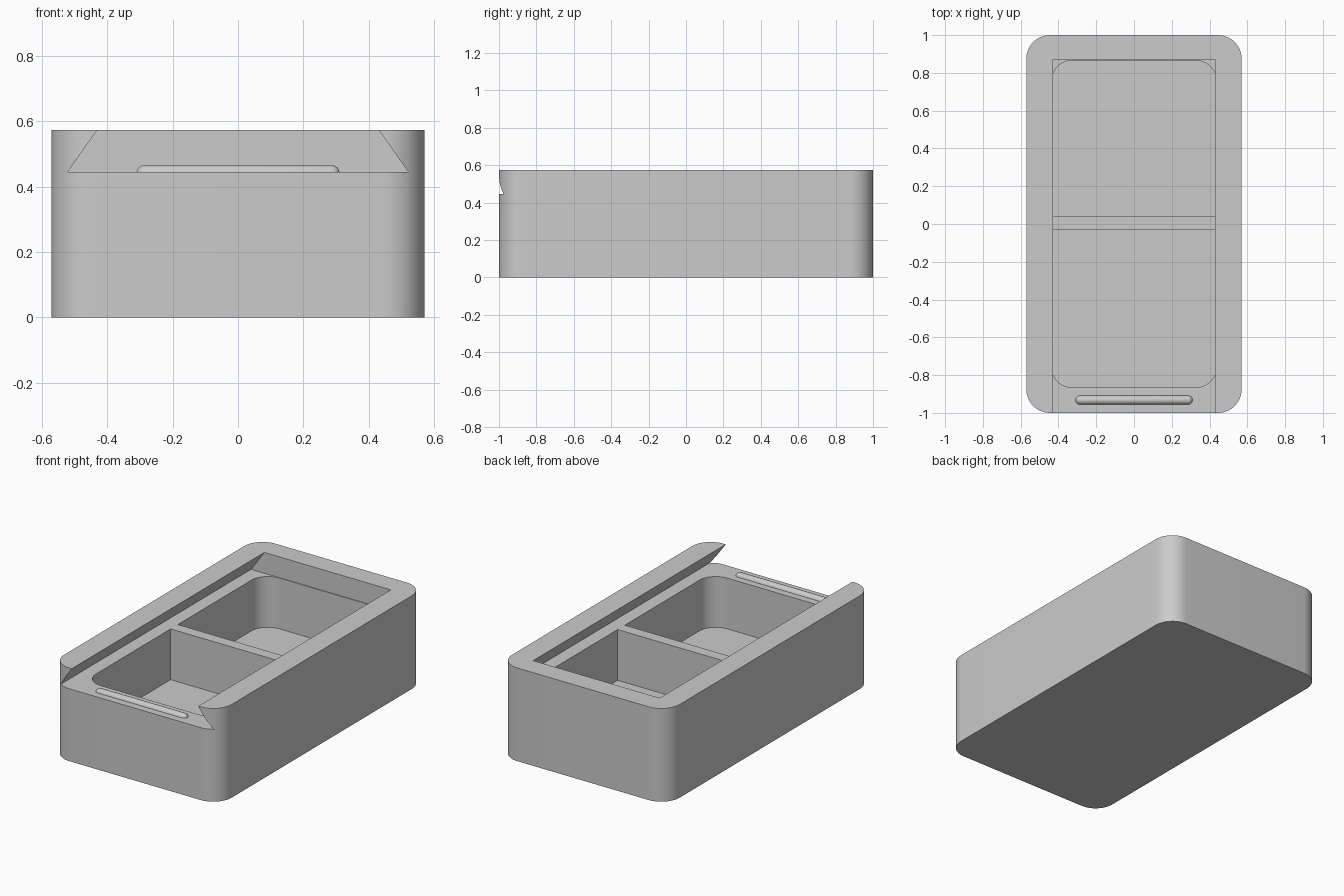
import bpy, bmesh
from math import cos, sin, pi
from mathutils import Matrix

cube = bpy.data.objects.get("Cube")
if cube:
    bpy.data.objects.remove(cube, do_unlink=True)

HALF_X, HALF_Y, HEIGHT = 0.57, 1.0, 0.573
LEDGE, FLOOR = 0.445, 0.133
POCKET_X, POCKET_R = 0.437, 0.11

grey = bpy.data.materials.new("plain grey")
grey.use_nodes = True
colour = (0.6, 0.6, 0.6, 1)
grey.diffuse_color = colour
grey.node_tree.nodes["Principled BSDF"].inputs["Base Color"].default_value = colour


def make_object(name, bm):
    bmesh.ops.recalc_face_normals(bm, faces=bm.faces)
    mesh = bpy.data.meshes.new(name)
    bm.to_mesh(mesh)
    bm.free()
    mesh.materials.append(grey)
    obj = bpy.data.objects.new(name, mesh)
    bpy.context.collection.objects.link(obj)
    return obj


def rounded_outline(x, y0, y1, r_front, r_back, steps=12):
    """Rectangle outline with its own corner radius at the front and back."""
    corners = [(x, y1, r_back, 1, 1), (-x, y1, r_back, -1, 1),
               (-x, y0, r_front, -1, -1), (x, y0, r_front, 1, -1)]
    points = []
    for i, (cx, cy, r, sx, sy) in enumerate(corners):
        if r == 0:
            points.append((cx, cy))
            continue
        for k in range(steps + 1):
            a = (i + k / steps) * pi / 2
            points.append((cx - sx * r + r * cos(a), cy - sy * r + r * sin(a)))
    return points


def extrude(name, points, direction):
    """Solid made by pushing a closed 3D outline along a direction."""
    bm = bmesh.new()
    face = bm.faces.new([bm.verts.new(p) for p in points])
    out = bmesh.ops.extrude_face_region(bm, geom=[face])
    moved = [v for v in out["geom"] if isinstance(v, bmesh.types.BMVert)]
    bmesh.ops.translate(bm, verts=moved, vec=direction)
    return make_object(name, bm)


def select_only(obj):
    bpy.ops.object.select_all(action="DESELECT")
    obj.select_set(True)
    bpy.context.view_layer.objects.active = obj


def cut(target, cutter):
    cutter.hide_render = True
    mod = target.modifiers.new("cut", "BOOLEAN")
    mod.operation, mod.solver, mod.object = "DIFFERENCE", "EXACT", cutter
    select_only(target)
    bpy.ops.object.modifier_apply(modifier=mod.name)
    bpy.data.objects.remove(cutter, do_unlink=True)


# Rounded box body
outline = rounded_outline(HALF_X, -HALF_Y, HALF_Y, 0.125, 0.125)
body = extrude("box_body", [(x, y, 0) for x, y in outline], (0, 0, HEIGHT))

# Dovetail slot for a sliding lid, open at the front
slope = (0.52 - 0.43) / (HEIGHT - LEDGE)
top = HEIGHT + 0.05
top_x = 0.43 - slope * 0.05
slot = [(-0.52, LEDGE), (0.52, LEDGE), (top_x, top), (-top_x, top)]
cut(body, extrude("lid_slot_cutter", [(x, -1.1, z) for x, z in slot], (0, 1.97, 0)))

# Two compartments, leaving a divider between them
for name, y0, y1, rf, rb in (("front", -0.865, -0.03, POCKET_R, 0),
                             ("back", 0.04, 0.866, 0, POCKET_R)):
    pts = rounded_outline(POCKET_X, y0, y1, rf, rb)
    cut(body, extrude(name + "_pocket_cutter", [(x, y, FLOOR) for x, y in pts],
                      (0, 0, LEDGE + 0.04 - FLOOR)))

# Lid catch: a round-ended bar half sunk into the front ledge
bm = bmesh.new()
bmesh.ops.create_uvsphere(bm, u_segments=24, v_segments=15, radius=0.024)
bmesh.ops.rotate(bm, verts=bm.verts, matrix=Matrix.Rotation(pi / 2, 3, "Y"))
for v in bm.verts:
    v.co.x += 0.286 if v.co.x > 0 else -0.286
bmesh.ops.translate(bm, verts=bm.verts, vec=(0, -0.932, LEDGE - 0.004))
catch = make_object("lid_catch_ridge", bm)

for obj in (body, catch):
    select_only(obj)
    bpy.ops.object.shade_smooth_by_angle(angle=pi / 6)
